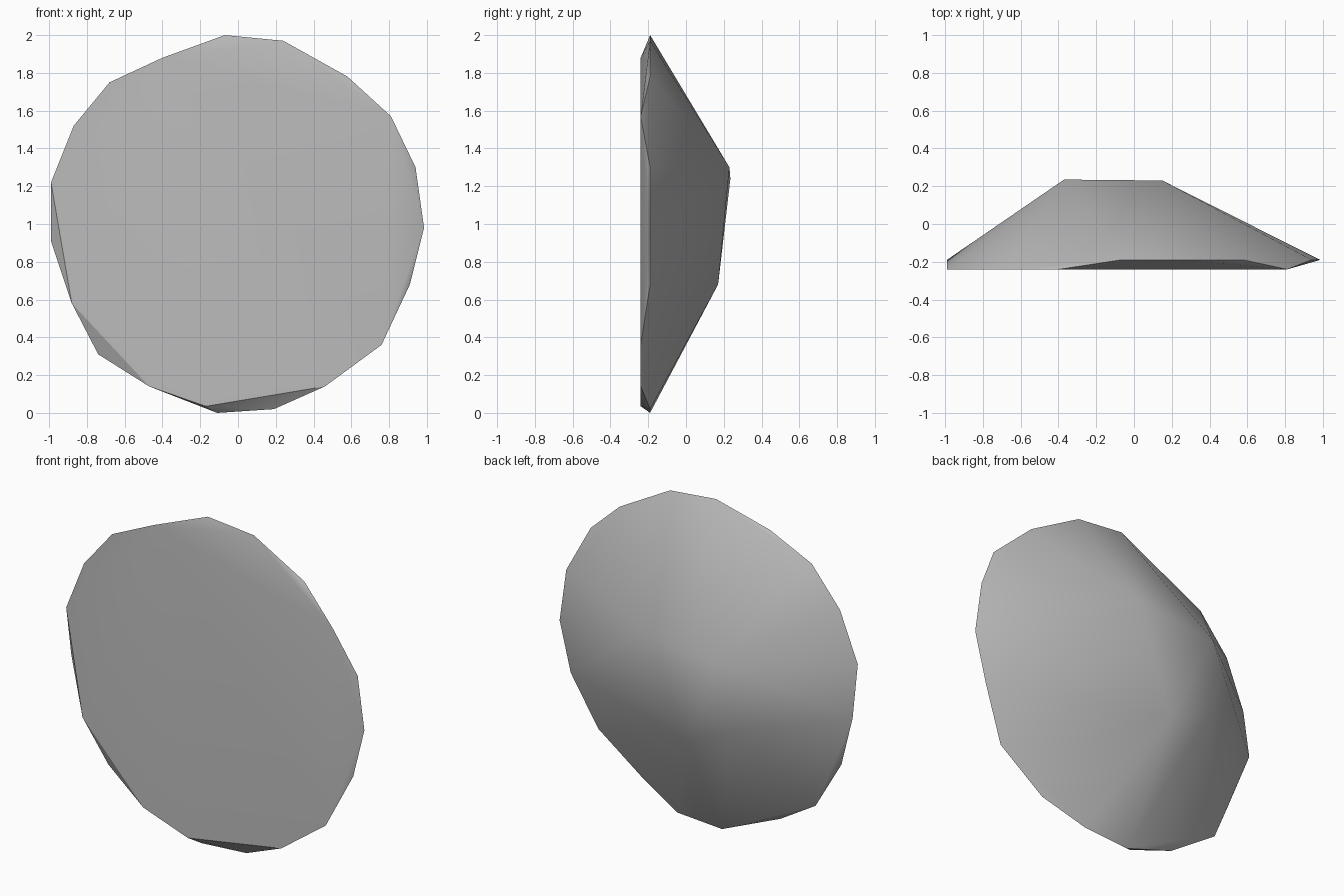
import bpy
import bmesh

cube = bpy.data.objects.get("Cube")
if cube:
    bpy.data.objects.remove(cube, do_unlink=True)

FRONT_Y, RIM_Y = -0.24, -0.19

# Corners of the flat front face (x, z)
front_corners = [(0.81, 1.57), (0.76, 0.36), (0.46, 0.14), (-0.17, 0.035),
                 (-0.47, 0.14), (-0.88, 0.58), (-0.99, 1.22), (-0.87, 1.52),
                 (-0.68, 1.75), (-0.40, 1.88)]
# Rim corners set slightly behind the front face (x, z)
rim_corners = [(-0.07, 2.0), (0.24, 1.97), (0.58, 1.78), (0.94, 1.30),
               (0.985, 0.98), (0.91, 0.68), (0.19, 0.02), (-0.11, 0.0),
               (-0.74, 0.31), (-0.99, 0.91)]
# Blunt peaks of the back
back_peaks = [(0.15, 0.23, 1.30), (-0.37, 0.235, 1.24),
              (-0.125, 0.17, 0.68), (-0.40, 0.17, 0.81)]

points = [(x, FRONT_Y, z) for x, z in front_corners]
points += [(x, RIM_Y, z) for x, z in rim_corners]
points += back_peaks

# Wrap the corners in a convex shell
bm = bmesh.new()
for p in points:
    bm.verts.new(p)
bmesh.ops.convex_hull(bm, input=bm.verts[:])
bmesh.ops.recalc_face_normals(bm, faces=bm.faces[:])
mesh = bpy.data.meshes.new("rock_slab")
bm.to_mesh(mesh)
bm.free()

slab = bpy.data.objects.new("rock_slab", mesh)
bpy.context.collection.objects.link(slab)

# Plain grey stone
grey = bpy.data.materials.new("stone_grey")
grey.use_nodes = True
colour = (0.5, 0.5, 0.5, 1.0)
grey.diffuse_color = colour
for node in grey.node_tree.nodes:
    if node.type == 'BSDF_PRINCIPLED':
        node.inputs["Base Color"].default_value = colour
mesh.materials.append(grey)

# Smooth shading with sharp creases kept
bpy.ops.object.select_all(action='DESELECT')
slab.select_set(True)
bpy.context.view_layer.objects.active = slab
bpy.ops.object.shade_smooth_by_angle(angle=0.5236)
